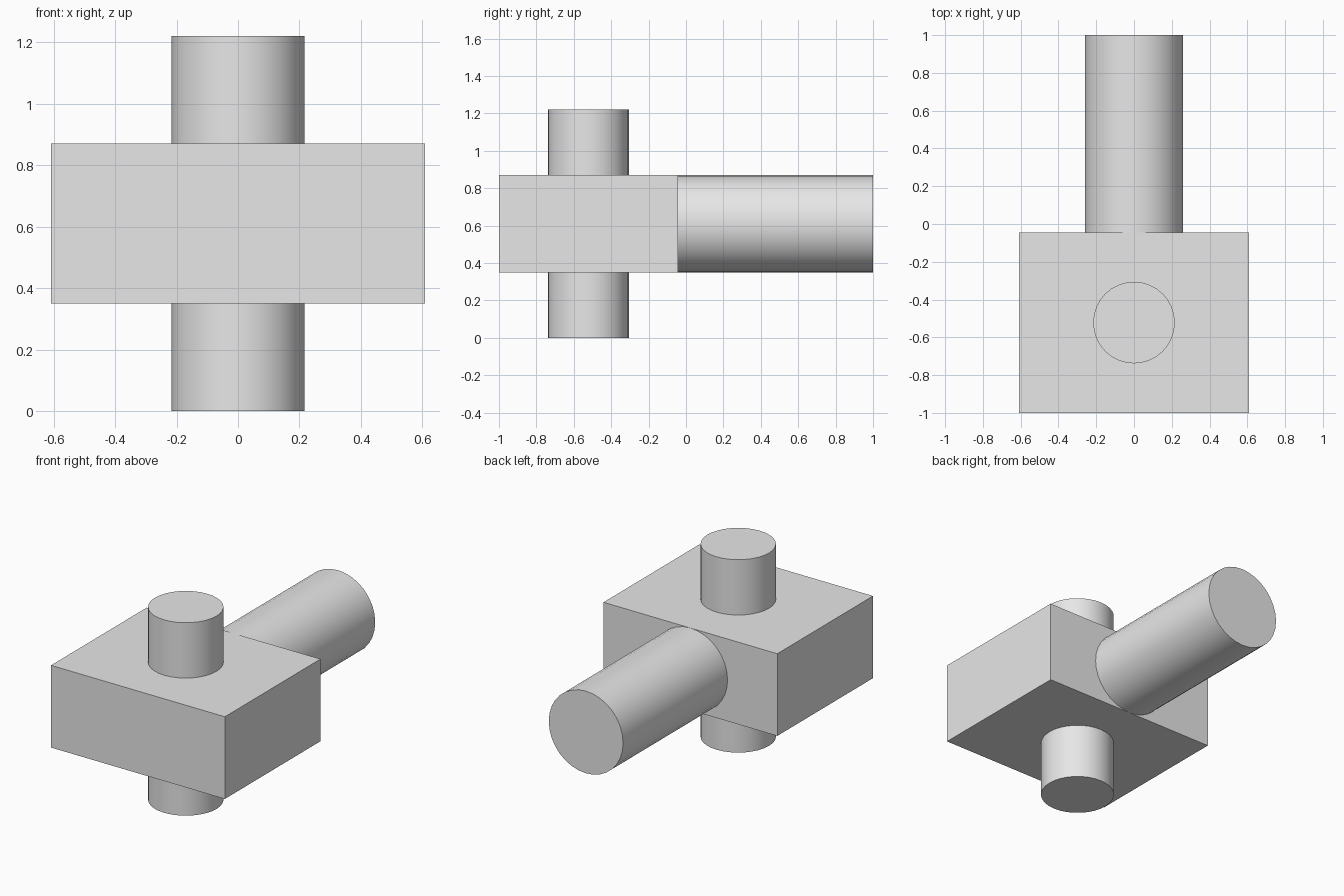
import bpy
from math import pi, radians

cube = bpy.data.objects.get("Cube")
if cube:
    bpy.data.objects.remove(cube, do_unlink=True)

# Single grey material
grey = bpy.data.materials.new("light_grey")
grey.use_nodes = True
colour = (0.8, 0.8, 0.8, 1)
grey.diffuse_color = colour
grey.node_tree.nodes["Principled BSDF"].inputs["Base Color"].default_value = colour

MID_Z = 0.61      # height of the block's centre
BLOCK_Y = -0.522  # depth of the block's centre
BLOCK_BACK = -0.044


def finish(name):
    obj = bpy.context.object
    obj.name = name
    obj.data.materials.append(grey)
    return obj


def rod(name, radius, length, location, rotation=(0, 0, 0)):
    bpy.ops.mesh.primitive_cylinder_add(
        vertices=32, radius=radius, depth=length, location=location, rotation=rotation)
    finish(name)
    bpy.ops.object.shade_smooth_by_angle(angle=radians(30))


# Rectangular block
bpy.ops.mesh.primitive_cube_add(size=1, location=(0, BLOCK_Y, MID_Z))
block = finish("block")
block.scale = (1.216, 2 * (BLOCK_BACK - BLOCK_Y), 0.52)
bpy.ops.object.transform_apply(location=False, rotation=False, scale=True)

# Upright pin through the block
rod("upright_pin", 0.216, 2 * MID_Z, (0, BLOCK_Y, MID_Z))

# Horizontal handle from the block's back face
rod("handle", 0.26, 1 - BLOCK_BACK, (0, (1 + BLOCK_BACK) / 2, MID_Z), (pi / 2, 0, 0))
